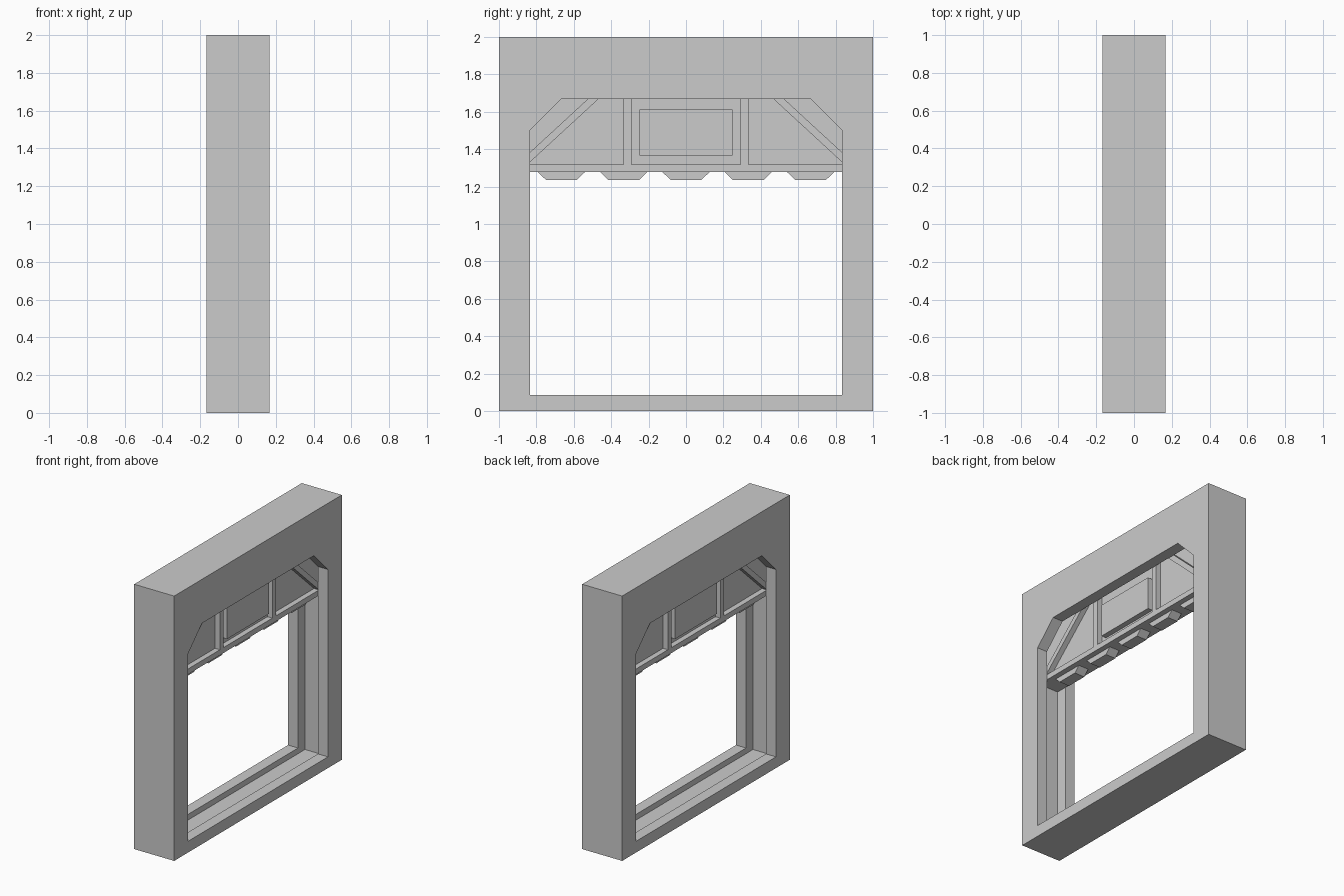
import bpy, bmesh

if "Cube" in bpy.data.objects:
    bpy.data.objects.remove(bpy.data.objects["Cube"])


def prism(name, pts, half):
    """Extrude a (y, z) outline from x = -half to x = +half."""
    bm = bmesh.new()
    back = [bm.verts.new((-half, y, z)) for y, z in pts]
    front = [bm.verts.new((half, y, z)) for y, z in pts]
    bm.faces.new(back)
    bm.faces.new(front)
    n = len(pts)
    for i in range(n):
        j = (i + 1) % n
        bm.faces.new((back[i], back[j], front[j], front[i]))
    bmesh.ops.recalc_face_normals(bm, faces=bm.faces)
    mesh = bpy.data.meshes.new(name)
    bm.to_mesh(mesh)
    bm.free()
    obj = bpy.data.objects.new(name, mesh)
    bpy.context.collection.objects.link(obj)
    return obj


def rect(y0, y1, z0, z1):
    return [(y0, z0), (y1, z0), (y1, z1), (y0, z1)]


def cut(target, cutter):
    cutter.hide_render = True
    mod = target.modifiers.new("cut", 'BOOLEAN')
    mod.operation = 'DIFFERENCE'
    mod.solver = 'EXACT'
    mod.object = cutter
    bpy.context.view_layer.objects.active = target
    bpy.ops.object.modifier_apply(modifier=mod.name)
    bpy.data.objects.remove(cutter)


DEPTH, RAIL, PANEL = 0.167, 0.083, 0.042   # half thicknesses
OPEN, SLOT = 0.835, 0.918                  # half widths
DOOR_Z, BAR_Z, SLOT_TOP = 1.277, 1.318, 1.83

# Frame with a chamfered opening and an inner guide slot
frame = prism("door_frame", rect(-1, 1, 0, 2), DEPTH)
opening = [(-OPEN, 0.085), (OPEN, 0.085), (OPEN, 1.5), (0.668, 1.668),
           (-0.668, 1.668), (-OPEN, 1.5)]
cut(frame, prism("opening_cutter", opening, 0.3))
cut(frame, prism("slot_cutter", rect(-SLOT, SLOT, 0.042, SLOT_TOP), RAIL))

# Raised door: thin panel and thick bottom bar
prism("door_panel", rect(-SLOT, SLOT, BAR_Z - 0.02, SLOT_TOP), PANEL)
prism("door_bottom_bar", rect(-SLOT, SLOT, DOOR_Z, BAR_Z), RAIL)

# Raised centre plate
prism("door_centre_plate", rect(-0.249, 0.249, 1.366, 1.612), RAIL)

# Vertical and diagonal ribs on both halves
for side, s in (("left", -1), ("right", 1)):
    prism(f"door_rib_{side}", rect(s * 0.291, s * 0.334, BAR_Z, SLOT_TOP), RAIL)
    diagonal = [(0.915, 1.309), (0.848, 1.318), (0.298, 1.825), (0.355, 1.825)]
    prism(f"door_diagonal_rib_{side}", [(s * y, z) for y, z in diagonal], RAIL)

# Tapered teeth under the bar
for i in range(5):
    c = (i - 2) * 0.333
    prism(f"door_tooth_{i + 1}", [(c - 0.125, DOOR_Z), (c + 0.125, DOOR_Z),
                                  (c + 0.082, 1.235), (c - 0.082, 1.235)], PANEL)
